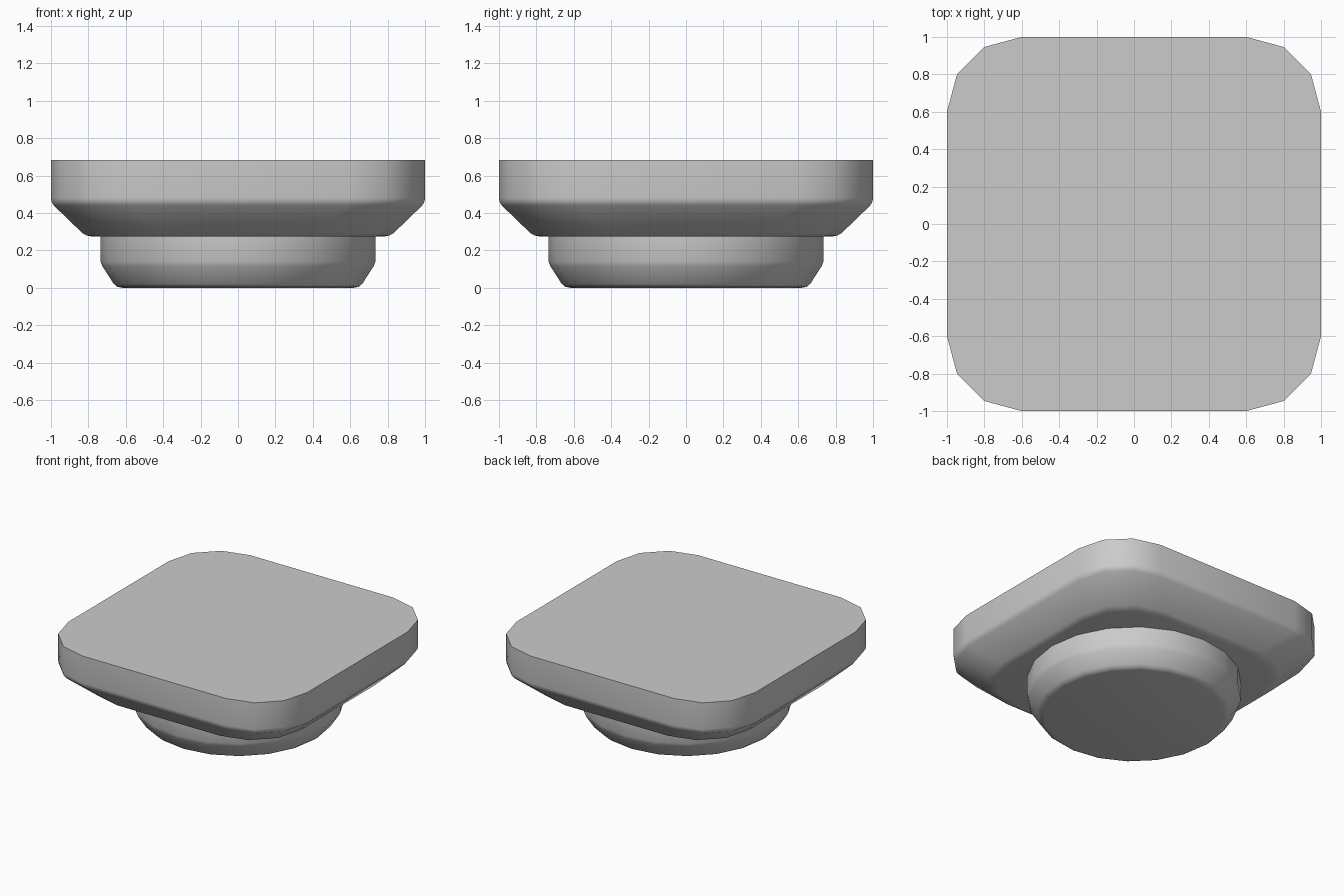
import bpy, bmesh
from math import cos, sin, pi, radians

if "Cube" in bpy.data.objects:
    bpy.data.objects.remove(bpy.data.objects["Cube"])


def rounded_square(half, radius, steps=3):
    pts = []
    for q in range(4):
        cx = (half - radius) * (1 if q in (0, 3) else -1)
        cy = (half - radius) * (1 if q < 2 else -1)
        for i in range(steps + 1):
            a = (q + i / steps) * pi / 2
            pts.append((cx + radius * cos(a), cy + radius * sin(a)))
    return pts


def circle(radius, sides=20):
    return [(radius * cos(2 * pi * i / sides), radius * sin(2 * pi * i / sides))
            for i in range(sides)]


def loft(name, profile, outline):
    """Skin stacked outlines; profile is (size, z) from bottom to top."""
    bm = bmesh.new()
    rings = [[bm.verts.new((x, y, z)) for x, y in outline(size)] for size, z in profile]
    n = len(rings[0])
    for low, high in zip(rings, rings[1:]):
        for i in range(n):
            j = (i + 1) % n
            bm.faces.new((low[i], low[j], high[j], high[i]))
    bm.faces.new(rings[0][::-1])
    bm.faces.new(rings[-1])
    mesh = bpy.data.meshes.new(name)
    bm.to_mesh(mesh)
    bm.free()
    obj = bpy.data.objects.new(name, mesh)
    bpy.context.collection.objects.link(obj)
    bpy.ops.object.select_all(action='DESELECT')
    obj.select_set(True)
    bpy.context.view_layer.objects.active = obj
    bpy.ops.object.shade_smooth_by_angle(angle=radians(38))
    return obj


# Round foot with chamfered lower rim
loft("round_base",
     [(0.62, 0.0), (0.645, 0.005), (0.665, 0.022), (0.725, 0.115), (0.735, 0.14), (0.735, 0.275)],
     circle)

# Rounded square top with chamfered underside; corner radius stays constant
loft("square_top",
     [(0.785, 0.275), (0.808, 0.279), (0.832, 0.292), (0.985, 0.44), (0.997, 0.46),
      (1.0, 0.48), (1.0, 0.683)],
     lambda half: rounded_square(half, 0.4))
